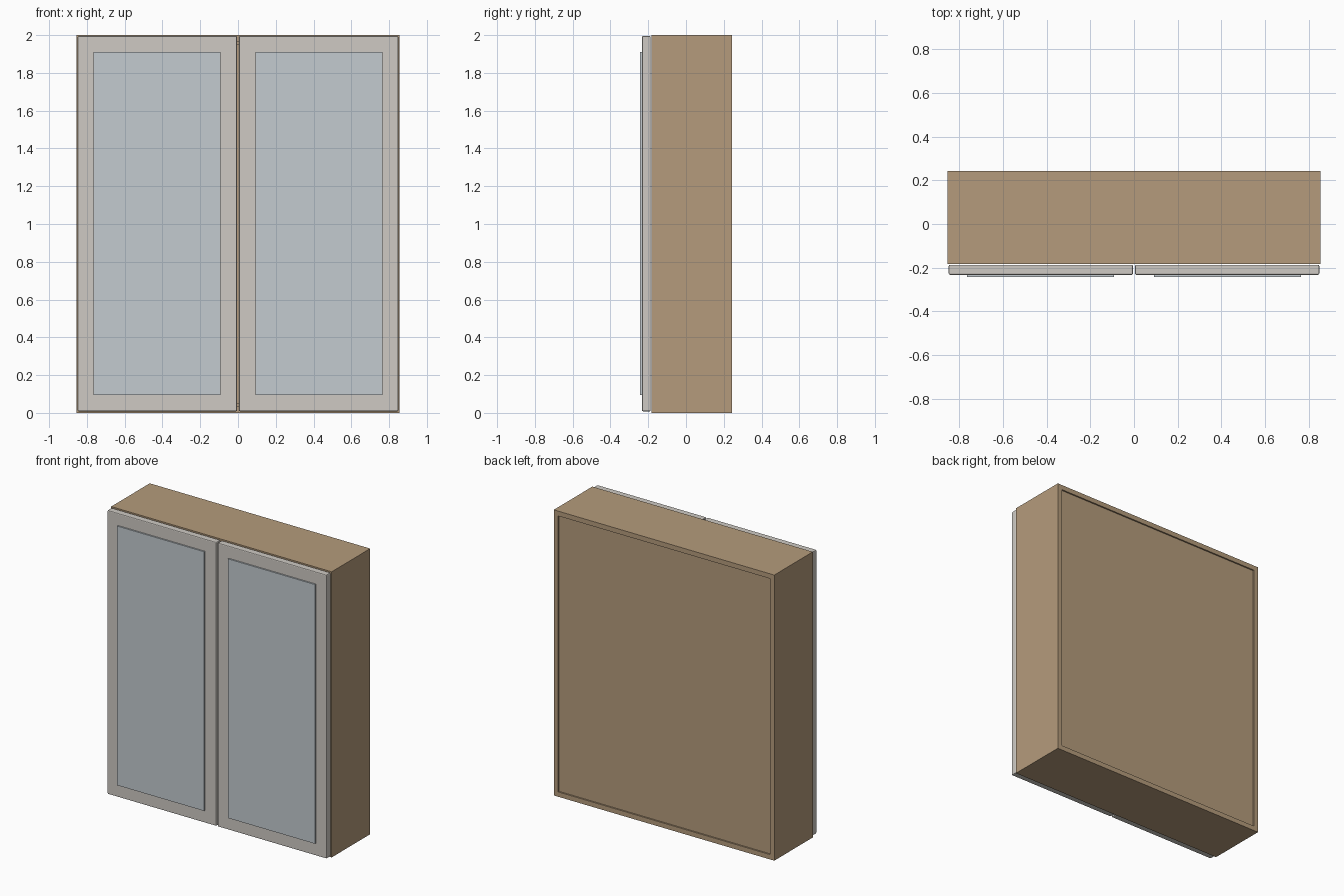
import bpy, bmesh
from mathutils import Vector

if "Cube" in bpy.data.objects:
    bpy.data.objects.remove(bpy.data.objects["Cube"])


def material(name, rgb):
    m = bpy.data.materials.new(name)
    m.diffuse_color = (*rgb, 1)
    m.use_nodes = True
    m.node_tree.nodes["Principled BSDF"].inputs["Base Color"].default_value = m.diffuse_color
    return m


wood = material("wood", (0.46, 0.33, 0.20))
frame = material("door_grey", (0.62, 0.59, 0.55))
glass = material("mirror_glass", (0.55, 0.60, 0.63))


def box(name, lo, hi, mat, bevel=0, recesses=()):
    """Box between two corners; recesses = (y direction, rim width, depth)."""
    lo, hi = Vector(lo), Vector(hi)
    bm = bmesh.new()
    bmesh.ops.create_cube(bm, size=1)
    for v in bm.verts:
        v.co = (lo + hi) / 2 + v.co * (hi - lo)
    for side, rim, depth in recesses:
        bm.normal_update()
        face = max(bm.faces, key=lambda f: f.normal.y * side)
        bmesh.ops.inset_region(bm, faces=[face], thickness=rim)
        new = bmesh.ops.extrude_discrete_faces(bm, faces=[face])["faces"][0]
        for v in new.verts:
            v.co.y -= side * depth
    bmesh.ops.recalc_face_normals(bm, faces=bm.faces)
    me = bpy.data.meshes.new(name)
    bm.to_mesh(me)
    bm.free()
    me.materials.append(mat)
    ob = bpy.data.objects.new(name, me)
    bpy.context.collection.objects.link(ob)
    if bevel:
        b = ob.modifiers.new("bevel", "BEVEL")
        b.width, b.segments = bevel, 2
    return ob


# Carcass: open at the front, shallow recessed back panel
box("carcass", (-0.854, -0.183, 0), (0.854, 0.243, 2), wood,
    recesses=[(-1, 0.048, 0.395), (1, 0.048, 0.01)])

# Centre divider behind the gap between the doors
box("divider", (-0.024, -0.183, 0.047), (0.024, 0.213, 1.953), wood)

# Doors with raised mirror panels
for s, side in ((-1, "left"), (1, "right")):
    x = sorted((s * 0.005, s * 0.849))
    box(side + "_door", (x[0], -0.233, 0.008), (x[1], -0.187, 1.995), frame, 0.006)
    x = sorted((s * 0.092, s * 0.766))
    box(side + "_mirror", (x[0], -0.243, 0.095), (x[1], -0.231, 1.91), glass)
